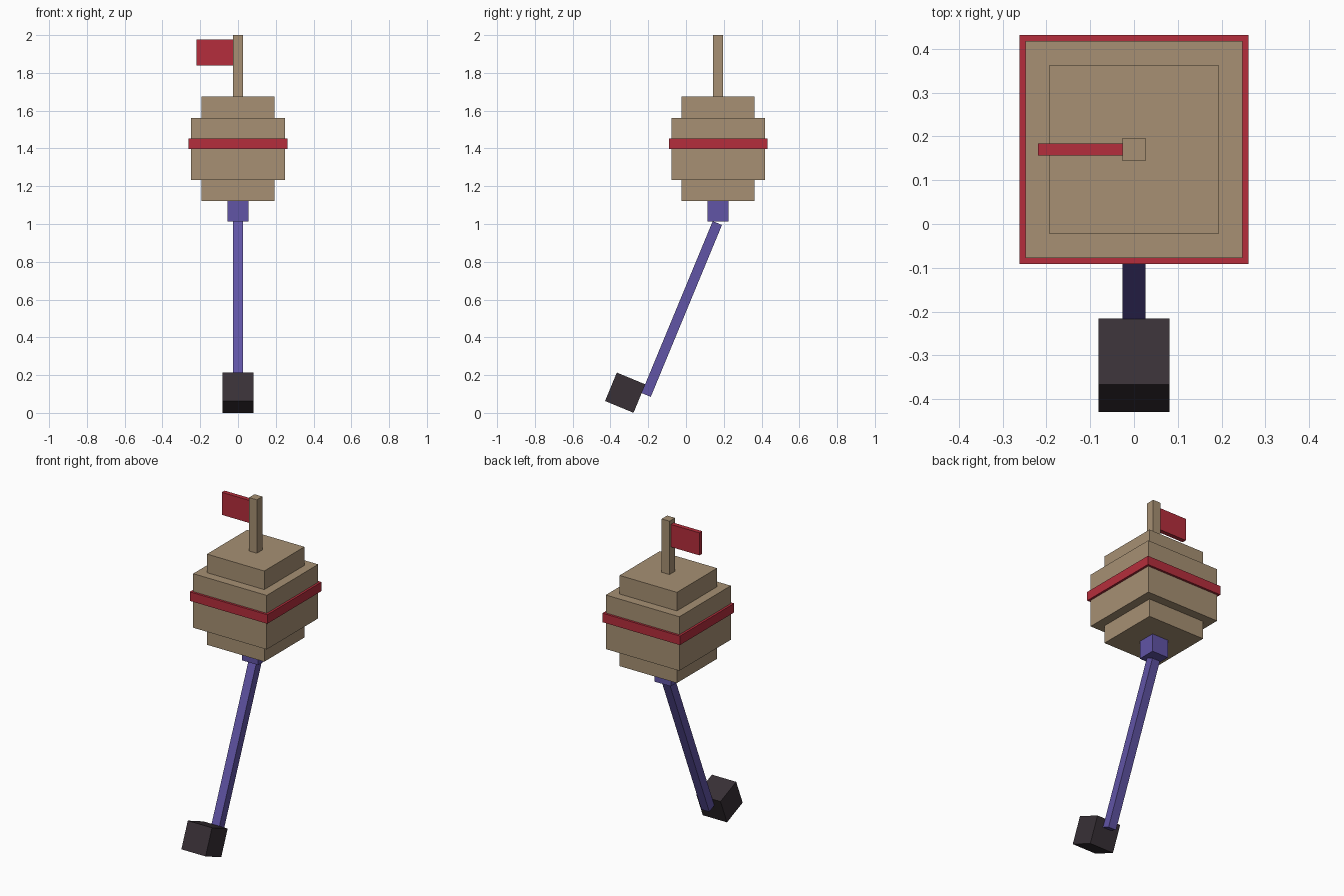
import bpy
import math

if "Cube" in bpy.data.objects:
    bpy.data.objects.remove(bpy.data.objects["Cube"])


def material(name, rgb):
    m = bpy.data.materials.new(name)
    m.diffuse_color = (*rgb, 1)
    m.use_nodes = True
    m.node_tree.nodes["Principled BSDF"].inputs["Base Color"].default_value = m.diffuse_color
    return m


TAN = material("tan", (0.385, 0.28, 0.172))
RED = material("red", (0.462, 0.027, 0.045))
PURPLE = material("purple", (0.12, 0.089, 0.38))
BLACK = material("dark grey", (0.04, 0.03, 0.037))


def box(name, centre, size, mat, tilt=0.0):
    bpy.ops.mesh.primitive_cube_add(size=1, location=centre, rotation=(tilt, 0, 0))
    ob = bpy.context.object
    ob.name = name
    ob.scale = size
    ob.data.materials.append(mat)
    return ob


HEAD_Y = 0.17


def head_box(name, width, z0, z1, mat):
    return box(name, (0, HEAD_Y, (z0 + z1) / 2), (width, width, z1 - z0), mat)


# Stepped head with its band, the pole on top and the collar below
head_box("head_core", 0.386, 1.123, 1.675, TAN)
head_box("head_body", 0.495, 1.233, 1.562, TAN)
head_box("head_band", 0.522, 1.398, 1.453, RED)
head_box("flag_pole", 0.053, 1.675, 2.0, TAN)
head_box("collar", 0.11, 1.013, 1.123, PURPLE)

# Flag
box("flag", (-0.1225, HEAD_Y, 1.907), (0.193, 0.027, 0.137), RED)

# Leaning handle and the block at its foot
TILT = -math.radians(22.5)
y0, z0, y1, z1 = -0.211, 0.095, 0.166, 1.005
box("handle", (0, (y0 + y1) / 2, (z0 + z1) / 2),
    (0.053, 0.053, math.hypot(y1 - y0, z1 - z0)), PURPLE, TILT)
box("foot_block", (0, -0.322, 0.107), (0.163, 0.163, 0.163), BLACK, TILT)
